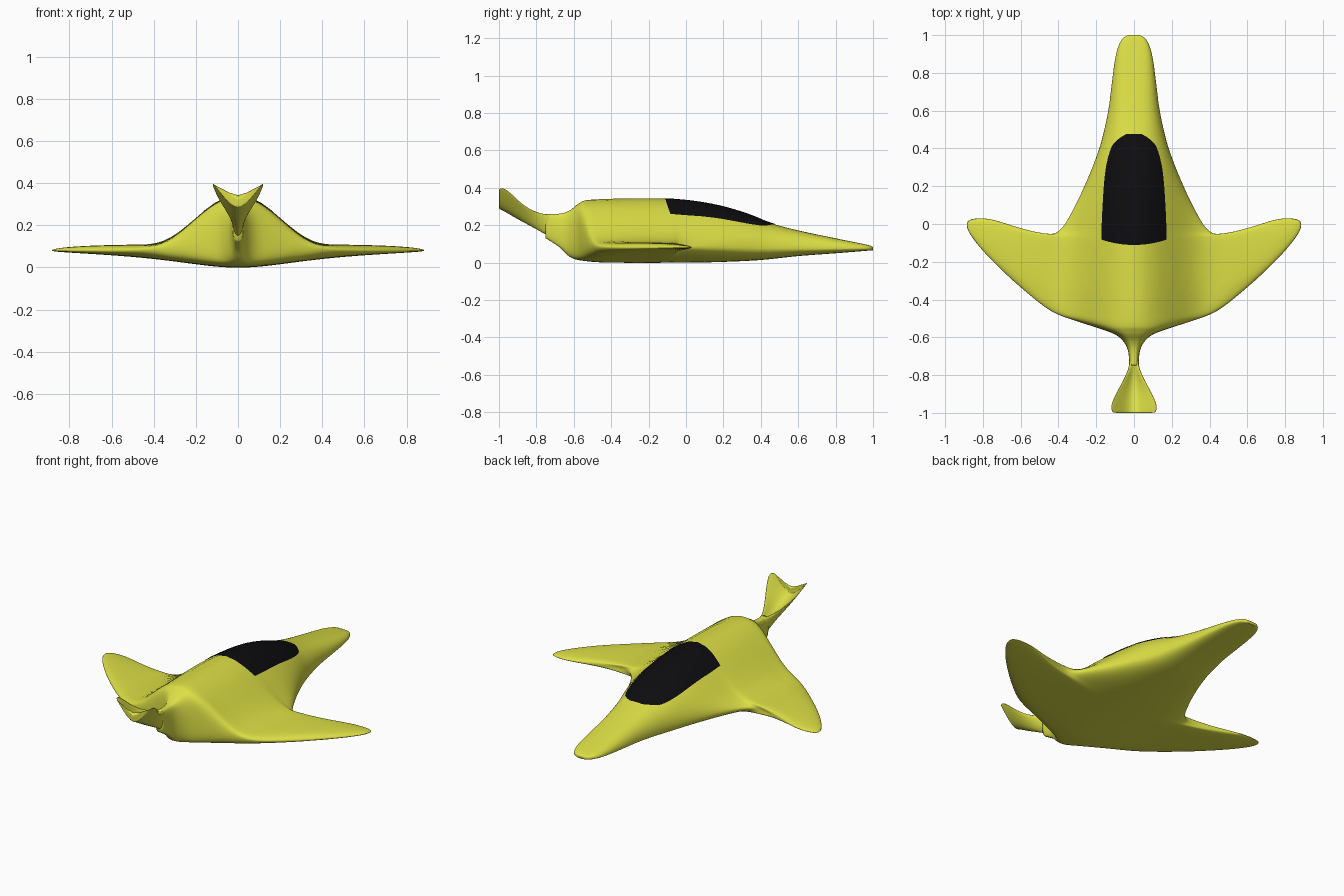
import bpy, bmesh, math
from mathutils import Vector
from mathutils.bvhtree import BVHTree

if "Cube" in bpy.data.objects:
    bpy.data.objects.remove(bpy.data.objects["Cube"])


def paint(name, rgb):
    m = bpy.data.materials.new(name)
    m.diffuse_color = (*rgb, 1)
    m.use_nodes = True
    m.node_tree.nodes["Principled BSDF"].inputs["Base Color"].default_value = m.diffuse_color
    return m


YELLOW = paint("yellow_paint", (0.72, 0.74, 0.06))
BLACK = paint("black_glass", (0.004, 0.004, 0.005))


def spline(pts, n):
    """Catmull-Rom through tuples of any length."""
    out = []
    for i in range(len(pts) - 1):
        a, b, c, d = (pts[max(i - 1, 0)], pts[i], pts[i + 1], pts[min(i + 2, len(pts) - 1)])
        for k in range(n):
            t = k / n
            out.append(tuple(0.5 * (2 * q + (r - p) * t + (2 * p - 5 * q + 4 * r - s) * t * t
                                    + (3 * q - p - 3 * r + s) * t ** 3)
                             for p, q, r, s in zip(a, b, c, d)))
    return out + [tuple(pts[-1])]


def lookup(curve, y):
    """Value on a curve of (y, value) sorted by falling y."""
    for (y0, v0), (y1, v1) in zip(curve, curve[1:]):
        if y >= y1:
            t = min(max((y0 - y) / max(y0 - y1, 1e-9), 0), 1)
            return v0 + (v1 - v0) * t
    return curve[-1][1]


def loft(name, rings, mat, closed=True):
    bm = bmesh.new()
    rows = [[bm.verts.new(p) for p in r] for r in rings]
    n = len(rows[0])
    for a, b in zip(rows, rows[1:]):
        for i in range(n if closed else n - 1):
            j = (i + 1) % n
            bm.faces.new((a[i], a[j], b[j], b[i]))
    if closed:
        bm.faces.new(rows[0])
        bm.faces.new(rows[-1])
        bmesh.ops.recalc_face_normals(bm, faces=bm.faces)
    for f in bm.faces:
        f.smooth = True
    me = bpy.data.meshes.new(name)
    bm.to_mesh(me)
    bm.free()
    me.materials.append(mat)
    ob = bpy.data.objects.new(name, me)
    bpy.context.collection.objects.link(ob)
    return ob


# Centre-line profiles seen from the side: (y, z)
TOP = spline([(1, .082), (.97, .095), (.8, .13), (.6, .172), (.45, .212), (.35, .252), (.25, .285),
              (.15, .31), (0, .333), (-.2, .344), (-.5, .337), (-.57, .318), (-.62, .28),
              (-.67, .262), (-.75, .26)], 5)
BOTTOM = spline([(1, .066), (.8, .05), (.6, .035), (.4, .014), (.2, .004), (0, 0), (-.4, 0),
                 (-.55, .01), (-.62, .03), (-.68, .085), (-.75, .13)], 5)

# Ribs from the centre line to the plan outline: (centre y, edge x, edge y, edge z)
RIBS = [(1, .03, 1, .076), (.99, .06, .982, .076), (.945, .085, .935, .075), (.87, .102, .86, .075),
        (.74, .118, .74, .075), (.62, .133, .62, .076), (.5, .157, .5, .077), (.4, .187, .39, .078),
        (.26, .245, .24, .08), (.12, .315, .09, .08), (0, .385, -.025, .08),
        (-.05, .46, -.054, .08), (-.09, .6, -.022, .08), (-.14, .76, .025, .08),
        (-.2, .86, .025, .08), (-.25, .885, -.01, .08), (-.31, .85, -.08, .08),
        (-.37, .75, -.195, .08), (-.43, .6, -.335, .08), (-.48, .44, -.46, .085),
        (-.525, .3, -.515, .1), (-.555, .2, -.548, .115), (-.59, .1, -.585, .14),
        (-.63, .05, -.63, .16), (-.68, .03, -.68, .175), (-.75, .025, -.75, .195)]


def body_ring(yc, xe, ye, ze, n=72):
    ring = []
    for k in range(n):
        a = 2 * math.pi * k / n
        c = math.cos(a)
        s = min(abs(c), 1)
        x, y = xe * c, yc + (ye - yc) * s ** 3
        rim = math.sqrt(max(1 - s ** 4, 0))
        if math.sin(a) > 0:
            rise = lookup(TOP, y) - ze
            skin = min(.03, rise)
            hump = math.cos(min(abs(x) / .42, 1) * math.pi / 2) ** 2
            z = ze + rim * (skin + (rise - skin) * hump)
        else:
            z = ze - rim * (ze - lookup(BOTTOM, y)) / (1 + (x / .4) ** 2)
        ring.append((x, y, z))
    return ring


# Blended fuselage and wings
body = loft("body_and_wings", [body_ring(*r) for r in spline(RIBS, 4)], YELLOW)

# V tail growing from the neck: y, keel z, side (x, z), tip (x, z), inner (x, z), notch z
TAIL = [(-.69, .1, .026, .16, .018, .25, .009, .258, .26),
        (-.75, .13, .026, .19, .022, .262, .010, .256, .25),
        (-.82, .17, .036, .23, .062, .290, .028, .258, .235),
        (-.89, .205, .058, .27, .110, .345, .050, .283, .24),
        (-.95, .235, .074, .315, .145, .420, .066, .325, .26),
        (-.985, .255, .074, .335, .145, .430, .068, .345, .275),
        (-.998, .262, .072, .338, .132, .418, .068, .347, .28),
        (-1, .263, .071, .339, .128, .415, .068, .347, .28)]


def tail_ring(y, keel, sx, sz, tx, tz, ix, iz, notch):
    half = [(sx, sz), (tx, tz), (ix, iz)]
    pts = [(0, keel)] + half + [(0, notch)] + [(-x, z) for x, z in reversed(half)]
    return [(x, y, z) for x, z in pts]


tail = loft("v_tail", [tail_ring(*t) for t in TAIL], YELLOW)
tail.modifiers.new("smooth", "SUBSURF").levels = 2
tail.modifiers["smooth"].render_levels = 2

# Canopy: a thin dark panel draped over the body, (y, half width)
CANOPY = spline([(-.083, .17), (.05, .167), (.27, .151), (.4, .12), (.45, .08), (.475, .04)], 6)
bm = bmesh.new()
bm.from_mesh(body.data)
tree = BVHTree.FromBMesh(bm)
bm.free()
rows = []
for i, (y, w) in enumerate(CANOPY):
    back = 1 - i / (len(CANOPY) - 1)
    row = []
    for k in range(25):
        u = k / 12 - 1
        x, yy = u * w, y - .028 * (1 - u * u) * back
        hit, normal, _, _ = tree.ray_cast(Vector((x, yy, 1)), Vector((0, 0, -1)))
        row.append(hit + normal * .003)
    rows.append(row)
loft("canopy", rows, BLACK, closed=False)
